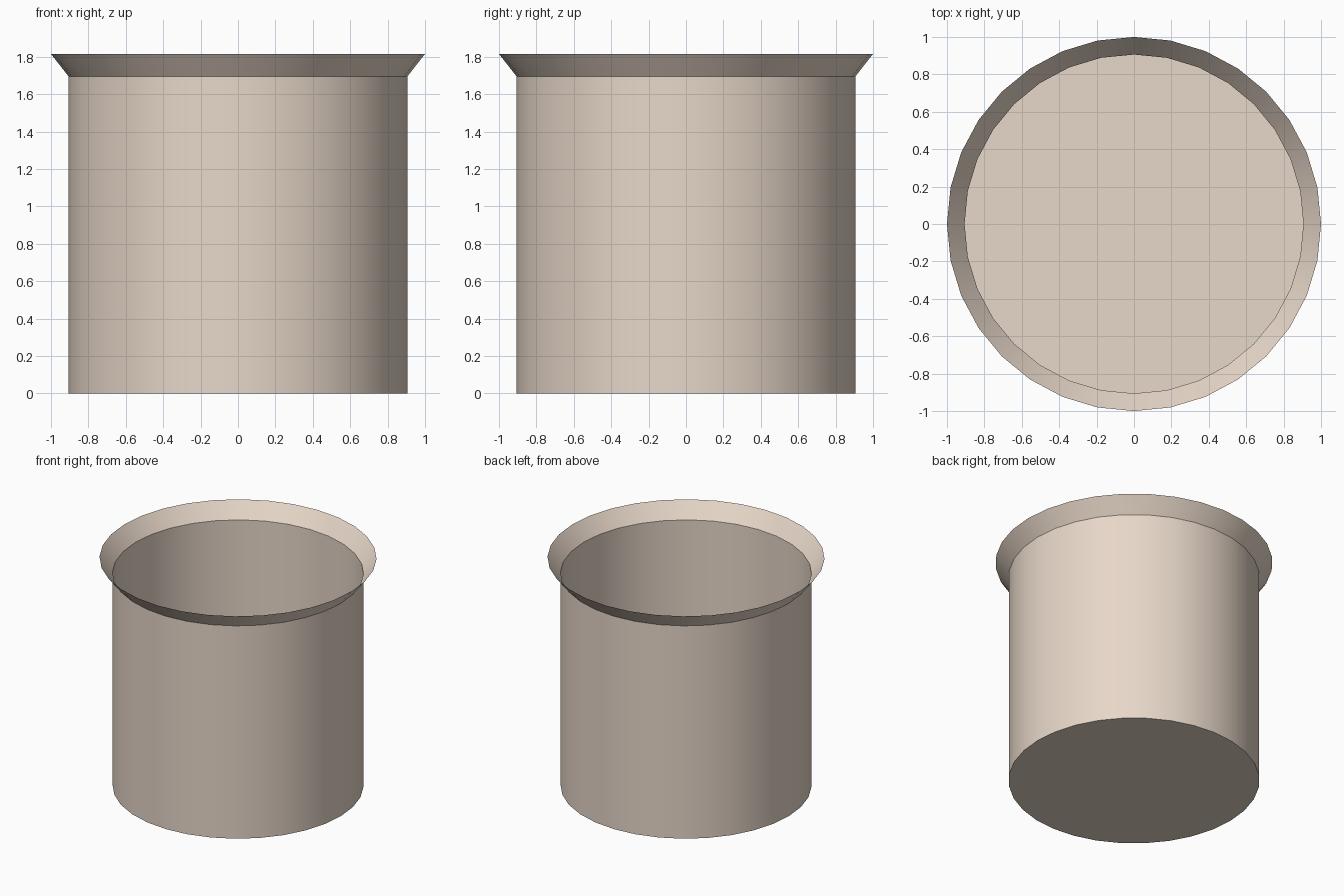
import bpy, bmesh, math

if "Cube" in bpy.data.objects:
    bpy.data.objects.remove(bpy.data.objects["Cube"])

SIDES = 32
# open thin shell: (radius, height) from base to flared rim
PROFILE = [(0.906, 0.0), (0.906, 1.695), (1.0, 1.815)]

bm = bmesh.new()
rings = []
for r, z in PROFILE:
    rings.append([bm.verts.new((r * math.cos(2 * math.pi * i / SIDES),
                                r * math.sin(2 * math.pi * i / SIDES), z))
                  for i in range(SIDES)])

# wall and flared rim
for low, high in zip(rings, rings[1:]):
    for i in range(SIDES):
        j = (i + 1) % SIDES
        bm.faces.new((low[i], low[j], high[j], high[i]))

# flat base, facing down
bm.faces.new(rings[0][::-1])

mesh = bpy.data.meshes.new("flared_pot")
bm.to_mesh(mesh)
bm.free()
pot = bpy.data.objects.new("flared_pot", mesh)
bpy.context.collection.objects.link(pot)

# smooth round wall, crisp rim and base edges
bpy.context.view_layer.objects.active = pot
pot.select_set(True)
bpy.ops.object.shade_smooth_by_angle(angle=math.radians(30))

# pale clay colour
clay = bpy.data.materials.new("pale_clay")
clay.diffuse_color = (0.80, 0.68, 0.58, 1.0)
clay.use_nodes = True
clay.node_tree.nodes["Principled BSDF"].inputs["Base Color"].default_value = clay.diffuse_color
mesh.materials.append(clay)
